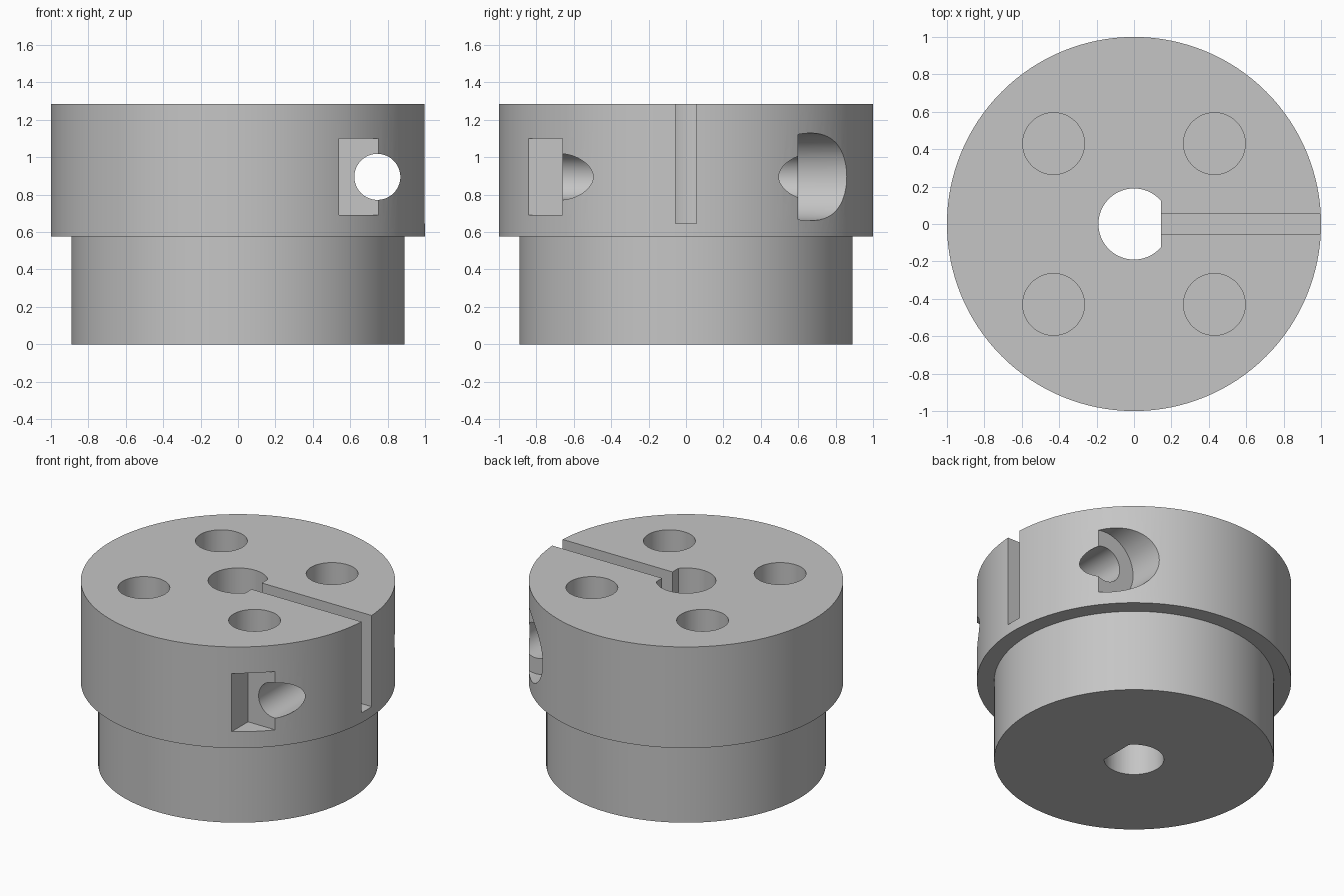
import bpy, bmesh, math
from mathutils import Matrix, Vector

cube = bpy.data.objects.get("Cube")
if cube:
    bpy.data.objects.remove(cube, do_unlink=True)

HEIGHT, STEP = 1.285, 0.575
BOLT_X, BOLT_Z = 0.745, 0.895

grey = bpy.data.materials.new("machined grey")
grey.use_nodes = True
colour = (0.56, 0.56, 0.56, 1)
grey.diffuse_color = colour
grey.node_tree.nodes["Principled BSDF"].inputs["Base Color"].default_value = colour


def make_object(name, bm):
    bmesh.ops.recalc_face_normals(bm, faces=bm.faces)
    mesh = bpy.data.meshes.new(name)
    bm.to_mesh(mesh)
    bm.free()
    mesh.materials.append(grey)
    obj = bpy.data.objects.new(name, mesh)
    bpy.context.collection.objects.link(obj)
    return obj


def cylinder(name, radius, start, end, sides=64):
    """Cylinder between two points."""
    start, end = Vector(start), Vector(end)
    axis = end - start
    turn = axis.to_track_quat('Z', 'Y').to_matrix().to_4x4()
    bm = bmesh.new()
    bmesh.ops.create_cone(bm, cap_ends=True, segments=sides, radius1=radius,
                          radius2=radius, depth=axis.length,
                          matrix=Matrix.Translation((start + end) / 2) @ turn)
    return make_object(name, bm)


def box(name, low, high):
    low, high = Vector(low), Vector(high)
    bm = bmesh.new()
    bmesh.ops.create_cube(bm, size=1, matrix=Matrix.Translation((low + high) / 2)
                          @ Matrix.Diagonal((high - low).to_4d()))
    return make_object(name, bm)


def d_prism(name, radius, flat_x, z0, z1, sides=64):
    """Round prism with one flat side facing +x."""
    a0 = math.acos(flat_x / radius)
    sweep = 2 * math.pi - 2 * a0
    bm = bmesh.new()
    ring = [bm.verts.new((radius * math.cos(a0 + sweep * i / sides),
                          radius * math.sin(a0 + sweep * i / sides), z0))
            for i in range(sides + 1)]
    face = bm.faces.new(ring)
    result = bmesh.ops.extrude_face_region(bm, geom=[face], use_keep_orig=True)
    top = [v for v in result["geom"] if isinstance(v, bmesh.types.BMVert)]
    bmesh.ops.translate(bm, verts=top, vec=(0, 0, z1 - z0))
    return make_object(name, bm)


# Stepped hub, turned from a profile
profile = [(0, 0), (0.89, 0), (0.89, STEP), (1, STEP), (1, HEIGHT), (0, HEIGHT)]
bm = bmesh.new()
points = [bm.verts.new((r, 0, z)) for r, z in profile]
edges = [bm.edges.new(pair) for pair in zip(points, points[1:])]
bmesh.ops.spin(bm, geom=points + edges, cent=(0, 0, 0), axis=(0, 0, 1),
               angle=2 * math.pi, steps=128)
bmesh.ops.remove_doubles(bm, verts=bm.verts, dist=0.0001)
hub = make_object("clamp_hub", bm)

# Shaft bore, clamping slot, bolt hole, nut pocket and bolt head recess
cutters = [
    d_prism("shaft_bore", 0.19, 0.145, -0.1, HEIGHT + 0.1),
    box("clamp_slot", (0.1, -0.057, 0.645), (1.1, 0.057, HEIGHT + 0.1)),
    cylinder("bolt_hole", 0.123, (BOLT_X, -1.1, BOLT_Z), (BOLT_X, 1.1, BOLT_Z)),
    box("nut_pocket", (0.54, -1.1, 0.69), (1.1, -0.66, 1.10)),
    cylinder("bolt_head_recess", 0.234, (BOLT_X, 0.6, BOLT_Z), (BOLT_X, 1.1, BOLT_Z)),
]
# Four blind holes in the top
for x in (-0.43, 0.43):
    for y in (-0.43, 0.43):
        cutters.append(cylinder("top_hole", 0.165, (x, y, HEIGHT - 0.5),
                                (x, y, HEIGHT + 0.1)))

bpy.ops.object.select_all(action='DESELECT')
bpy.context.view_layer.objects.active = hub
hub.select_set(True)
for cutter in cutters:
    cutter.hide_render = True
    cut = hub.modifiers.new(cutter.name, 'BOOLEAN')
    cut.operation = 'DIFFERENCE'
    cut.solver = 'EXACT'
    cut.object = cutter
    bpy.ops.object.modifier_apply(modifier=cut.name)
for cutter in cutters:
    bpy.data.objects.remove(cutter, do_unlink=True)

bpy.ops.object.shade_smooth_by_angle(angle=math.radians(30))
